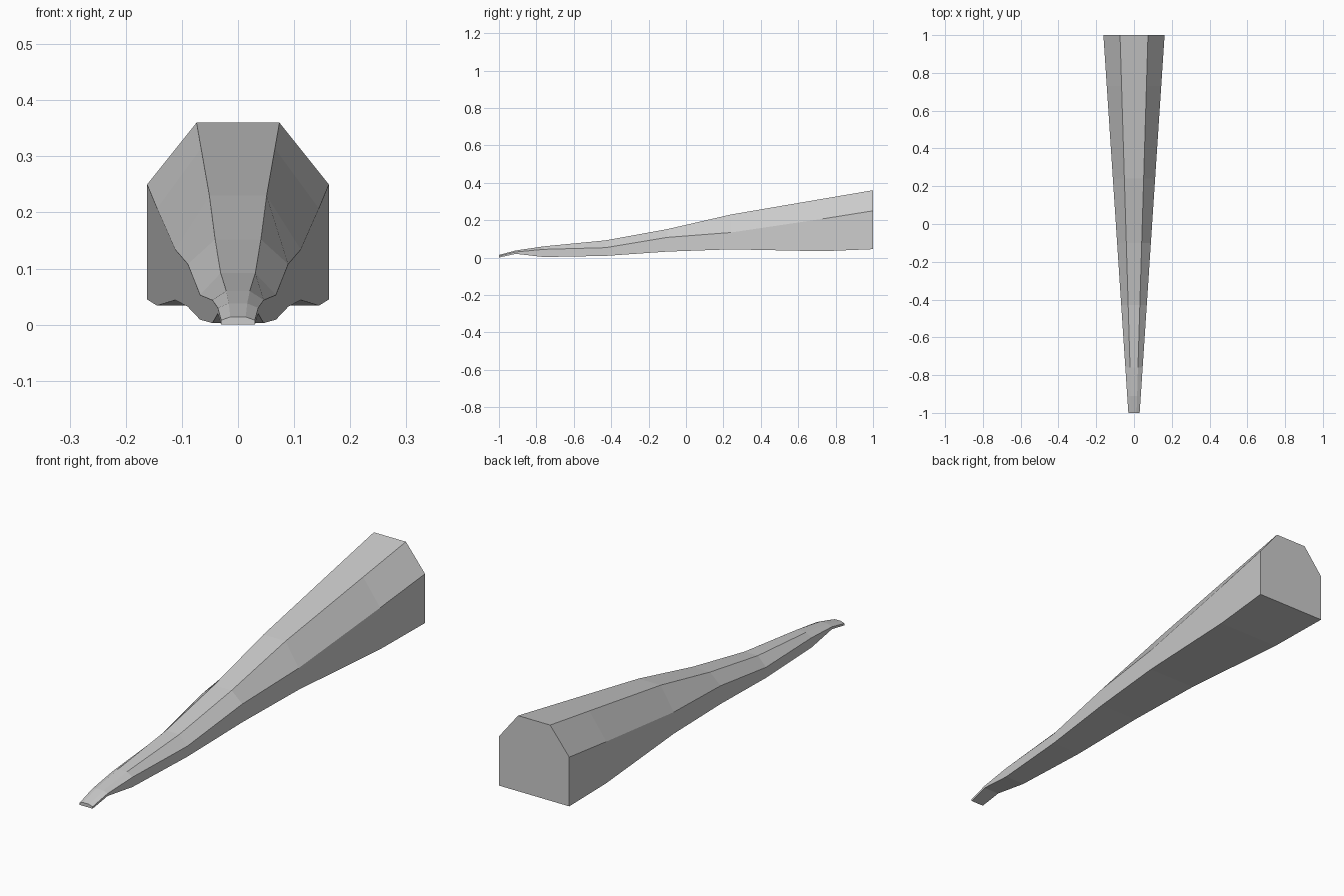
import bpy
import bmesh

cube = bpy.data.objects.get("Cube")
if cube:
    bpy.data.objects.remove(cube, do_unlink=True)

# Single grey material
grey = bpy.data.materials.new("light_grey")
grey.use_nodes = True
colour = (0.6, 0.6, 0.6, 1.0)
grey.diffuse_color = colour
grey.node_tree.nodes["Principled BSDF"].inputs["Base Color"].default_value = colour

# Stations along the length: y, underside height, shoulder height, top height
stations = [
    (-1.00, 0.000, 0.008, 0.014),
    (-0.91, 0.020, 0.030, 0.038),
    (-0.76, 0.003, 0.044, 0.060),
    (-0.43, 0.009, 0.053, 0.092),
    (-0.10, 0.032, 0.108, 0.152),
    (0.24, 0.044, 0.134, 0.230),
    (0.73, 0.034, 0.207, 0.314),
    (1.00, 0.045, 0.250, 0.360),
]


def section(y, low, shoulder, top):
    """Six-sided section whose width tapers evenly along the length."""
    w = 0.03 + 0.066 * (y + 1)
    t = 0.456 * w
    return [(-w, y, low), (w, y, low), (w, y, shoulder),
            (t, y, top), (-t, y, top), (-w, y, shoulder)]


# Tapered body: loft the sections and cap both ends
bm = bmesh.new()
rings = [[bm.verts.new(p) for p in section(*s)] for s in stations]
for a, b in zip(rings, rings[1:]):
    for i in range(6):
        j = (i + 1) % 6
        bm.faces.new((a[i], a[j], b[j], b[i]))
bm.faces.new(rings[0])
bm.faces.new(rings[-1])
bmesh.ops.recalc_face_normals(bm, faces=bm.faces)

mesh = bpy.data.meshes.new("tapered_body")
bm.to_mesh(mesh)
bm.free()
mesh.materials.append(grey)
body = bpy.data.objects.new("tapered_body", mesh)
bpy.context.collection.objects.link(body)
